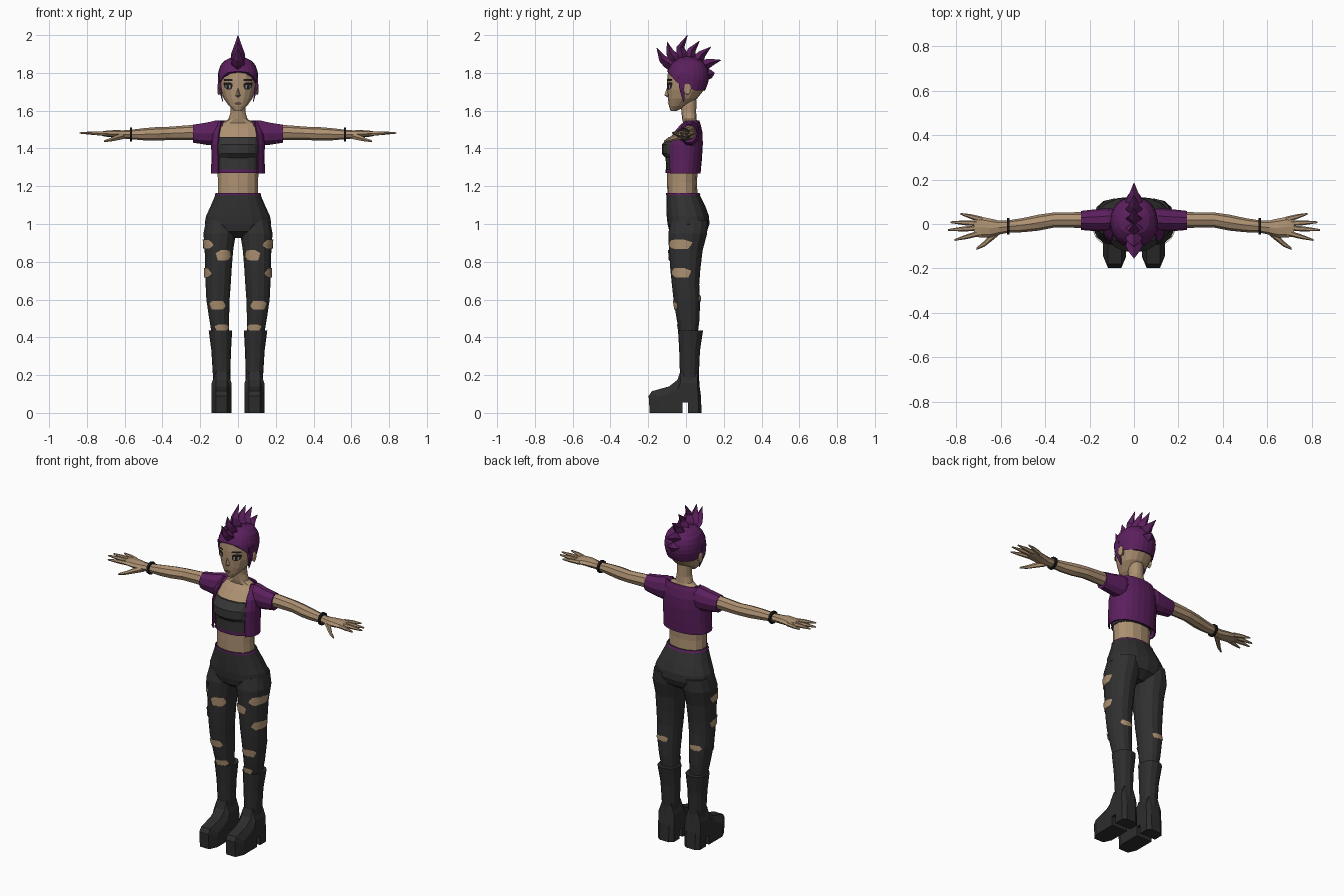
import bpy, bmesh, math
from mathutils import Vector


def colour(name, r, g, b):
    m = bpy.data.materials.new(name)
    m.diffuse_color = (r, g, b, 1)
    return m


SKIN = colour("skin", 0.42, 0.285, 0.17)
PURPLE = colour("purple", 0.105, 0.014, 0.11)
BLACK = colour("black_cloth", 0.03, 0.03, 0.031)
BOOT = colour("boot_leather", 0.026, 0.026, 0.027)
TOP = colour("charcoal", 0.037, 0.037, 0.038)
INK = colour("ink", 0.012, 0.010, 0.011)
EYE = colour("eye_grey", 0.30, 0.29, 0.28)
LIP = colour("lip", 0.16, 0.075, 0.06)


def make(name, verts, faces, mat, mirror=False, fix=True, thick=0):
    me = bpy.data.meshes.new(name)
    me.from_pydata([tuple(v) for v in verts], [], faces)
    if fix:
        bm = bmesh.new()
        bm.from_mesh(me)
        bmesh.ops.recalc_face_normals(bm, faces=bm.faces[:])
        bm.to_mesh(me)
        bm.free()
    me.materials.append(mat)
    ob = bpy.data.objects.new(name, me)
    bpy.context.collection.objects.link(ob)
    if thick:
        s = ob.modifiers.new("thickness", "SOLIDIFY")
        s.thickness = thick
    if mirror:
        ob.modifiers.new("mirror", "MIRROR").use_clip = False
    return ob


def bridge(name, rings, mat, **kw):
    """Join closed rings of points and cap both ends."""
    n = len(rings[0])
    verts = [p for r in rings for p in r]
    faces = [(i * n + j, i * n + (j + 1) % n, (i + 1) * n + (j + 1) % n, (i + 1) * n + j)
             for i in range(len(rings) - 1) for j in range(n)]
    faces += [tuple(range(n)), tuple(range(len(verts) - n, len(verts)))]
    return make(name, verts, faces, mat, **kw)


def power(v, e):
    return math.copysign(abs(v) ** e, v)


def pt(secs, z, deg, off=0, e=0.9):
    """Point on a body made of sections (z, centre x, front y, back y, half width); -90 is front."""
    z = min(max(z, secs[0][0]), secs[-1][0])
    for a, b in zip(secs, secs[1:]):
        if z <= b[0]:
            break
    f = (z - a[0]) / (b[0] - a[0])
    _, cx, y0, y1, rx = [p + (q - p) * f for p, q in zip(a, b)]
    t = math.radians(deg)
    return Vector((cx + (rx + off) * power(math.cos(t), e),
                   (y0 + y1) / 2 + ((y1 - y0) / 2 + off) * power(math.sin(t), e), z))


def body(name, secs, mat, n=14, **kw):
    return bridge(name, [[pt(secs, s[0], -90 + 360 * k / n) for k in range(n)] for s in secs], mat, **kw)


def sheet(name, secs, rows, mat, off=0.004, cols=8, **kw):
    """Curved plate over a body; rows are (z, start angle, end angle)."""
    verts = [pt(secs, z, a + (b - a) * k / cols, off) for z, a, b in rows for k in range(cols + 1)]
    w = cols + 1
    faces = [(i * w + k, i * w + k + 1, (i + 1) * w + k + 1, (i + 1) * w + k)
             for i in range(len(rows) - 1) for k in range(cols)]
    return make(name, verts, faces, mat, fix=False, **kw)


def limb(name, path, mat, n=8, **kw):
    """Tube along mostly-x path of (x, y, z, half y, half z)."""
    rings = [[(x, y + ry * math.cos(2 * math.pi * k / n), z + rz * math.sin(2 * math.pi * k / n))
              for k in range(n)] for x, y, z, ry, rz in path]
    return bridge(name, rings, mat, mirror=True, **kw)


# Torso and neck
torso = [(1.13, 0, -.098, .062, .11), (1.22, 0, -.10, .058, .108), (1.29, 0, -.10, .062, .112),
         (1.40, 0, -.10, .07, .12), (1.46, 0, -.082, .07, .12), (1.51, 0, -.04, .065, .11),
         (1.535, 0, -.015, .06, .09), (1.555, 0, -.02, .056, .052), (1.59, 0, -.024, .054, .041),
         (1.66, 0, -.03, .055, .04)]
body("torso", torso, SKIN)

# Cropped top with hem
crop = [(1.27, 0, -.104, .066, .116), (1.35, 0, -.108, .07, .12), (1.372, 0, -.128, .07, .122),
        (1.42, 0, -.128, .072, .123), (1.46, 0, -.092, .072, .122)]
body("crop_top", crop, TOP, n=16)
sheet("crop_top_hem", crop, [(1.27, -170, -10), (1.288, -170, -10)], PURPLE, cols=12)

# Open jacket, wrapped from one front edge round the back to the other
jacket = [(1.268, 0, -.108, .073, .139), (1.34, 0, -.112, .08, .137), (1.42, 0, -.112, .085, .138),
          (1.48, 0, -.09, .084, .134), (1.525, 0, -.045, .074, .118), (1.548, 0, -.02, .066, .10)]
sheet("jacket", jacket, [(1.268, -44, 224), (1.34, -43, 223), (1.42, -42, 222), (1.48, -44, 224),
                         (1.525, -42, 222), (1.548, -30, 210)], PURPLE, cols=18, thick=.008)
limb("sleeve", [(.075, .022, 1.488, .04, .055), (.115, .02, 1.482, .052, .07),
                (.165, .017, 1.478, .05, .062), (.238, .016, 1.478, .043, .05)], PURPLE, n=10)

# Arms, wristbands and hands
limb("arm", [(.18, .016, 1.484, .038, .042), (.26, .018, 1.484, .035, .039), (.36, .018, 1.48, .034, .035),
             (.43, .006, 1.477, .036, .036), (.50, -.005, 1.475, .032, .032), (.575, -.012, 1.474, .027, .024)], SKIN)
limb("wristband", [(.56, -.011, 1.474, .037, .036), (.573, -.011, 1.474, .037, .036)], INK, n=12)
limb("palm", [(.565, -.012, 1.474, .027, .024), (.61, -.016, 1.474, .032, .022), (.65, -.018, 1.477, .043, .02),
              (.69, -.014, 1.478, .047, .017), (.72, -.013, 1.478, .043, .012)], SKIN)
for name, a, b in [("little_finger", (.685, .02), (.782, .046)), ("ring_finger", (.70, .003), (.826, .008)),
                   ("middle_finger", (.70, -.018), (.838, -.027)), ("index_finger", (.69, -.04), (.808, -.072))]:
    m = [(p + q) / 2 for p, q in zip(a, b)]
    limb(name, [(*a, 1.478, .013, .013), (*m, 1.481, .011, .011), (*b, 1.482, .004, .004)], SKIN, n=6)
limb("thumb", [(.60, -.025, 1.468, .018, .02), (.645, -.062, 1.456, .018, .016), (.675, -.09, 1.446, .013, .011),
               (.71, -.112, 1.438, .005, .005)], SKIN, n=6)

# Trousers
hips = [(.925, 0, -.04, .06, .05), (.96, 0, -.088, .11, .13), (1.0, 0, -.098, .124, .176),
        (1.04, 0, -.102, .122, .17), (1.09, 0, -.104, .104, .147), (1.165, 0, -.104, .068, .115)]
body("trouser_hips", hips, BLACK, n=16)
sheet("waistband", hips, [(1.154, -90, 270), (1.166, -90, 270)], PURPLE, off=.003, cols=16)
leg = [(.40, .092, -.03, .06, .045), (.50, .10, -.05, .072, .054), (.60, .106, -.066, .074, .063),
       (.68, .105, -.075, .07, .068), (.76, .104, -.083, .076, .072), (.86, .101, -.09, .088, .077),
       (.95, .097, -.094, .112, .088), (1.02, .088, -.08, .115, .082)]
body("trouser_leg", leg, BLACK, mirror=True)

# Skin showing through the torn cloth: centre height, half height, middle angle, half span
for i, (z, h, mid, span) in enumerate([(.892, .025, -28, 44), (.835, .027, -112, 32), (.742, .024, -22, 42),
                                       (.57, .022, -85, 42), (.452, .016, -108, 46), (.605, .016, 85, 34)]):
    sheet("torn_patch_%d" % (i + 1), leg,
          [(z - h, mid - span * .55, mid + span * .75), (z - h * .2, mid - span, mid + span * .9),
           (z + h * .4, mid - span * .85, mid + span), (z + h, mid - span * .6, mid + span * .5)],
          SKIN, off=.005, mirror=True)

# Boots: shaft plus sliced foot with a heel notch
shaft = [(.08, .087, -.032, .076, .047), (.20, .087, -.032, .068, .046), (.33, .089, -.036, .074, .052),
         (.435, .093, -.042, .09, .062)]
body("boot_shaft", shaft, BOOT, n=12, mirror=True)
side = [(.083, 0), (.01, 0), (.01, .055), (-.018, .055), (-.018, 0), (-.192, 0), (-.198, .09), (-.18, .115),
        (-.09, .14), (-.045, .175), (-.03, .22), (.06, .22), (.078, .1)]
slices = []
for dx, toe, top, heel in [(-.052, -.145, .72, .065), (-.03, -.198, 1, .083), (.03, -.198, 1, .083), (.052, -.145, .72, .065)]:
    slices.append([(.087 + dx, min(max(y, toe), heel), z * top if z > .06 else z) for y, z in side])
bridge("boot_foot", slices, BOOT, mirror=True)

# Head, ears and nose
head = [(1.598, 0, -.082, -.05, .018), (1.625, 0, -.09, .0, .048), (1.665, 0, -.096, .06, .076),
        (1.71, 0, -.10, .096, .092), (1.76, 0, -.10, .113, .098), (1.80, 0, -.096, .114, .098),
        (1.84, 0, -.076, .098, .083), (1.87, 0, -.04, .068, .052), (1.882, 0, -.01, .03, .015)]
body("head", head, SKIN, n=16)
bridge("ear", [[(x, .008 + ry * math.cos(k * math.pi / 4), 1.715 + rz * math.sin(k * math.pi / 4))
                for k in range(8)] for x, ry, rz in [(.085, .012, .022), (.103, .02, .033), (.108, .012, .024)]],
       SKIN, mirror=True)
make("nose", [(0, -.096, 1.735), (-.014, -.094, 1.678), (.014, -.094, 1.678), (0, -.115, 1.682), (0, -.094, 1.668)],
     [(0, 1, 3), (0, 3, 2), (1, 4, 3), (3, 4, 2), (0, 2, 4, 1)], SKIN)

# Painted face plates
sheet("eye_shadow", head, [(1.712, -70, -54), (1.722, -74, -46), (1.742, -75, -42), (1.75, -68, -44)], INK, mirror=True)
sheet("eye_white", head, [(1.717, -69, -52), (1.736, -70, -50)], EYE, off=.006, mirror=True)
sheet("iris", head, [(1.716, -64, -56), (1.737, -64, -56)], INK, off=.008, cols=3, mirror=True)
sheet("eyebrow", head, [(1.758, -76, -46), (1.767, -75, -44)], INK, mirror=True)
sheet("lips", head, [(1.63, -99, -81), (1.637, -108, -72), (1.645, -98, -82)], LIP)

# Hair cap: hairline rises from nape to forehead
hairline = [(-90, 1.808), (-62, 1.803), (-40, 1.775), (-24, 1.745), (0, 1.728), (20, 1.708), (90, 1.705)]


def line(deg):
    d = 90 - abs(abs(deg) - 180) if abs(deg) > 270 else deg
    d = 180 - d if d > 90 else d
    for (a, za), (b, zb) in zip(hairline, hairline[1:]):
        if d <= b:
            return za + (zb - za) * (d - a) / (b - a)
    return hairline[-1][1]


N, R = 24, 7
cap = [[pt(head, line(-90 + 360 * k / N) + (1.882 - line(-90 + 360 * k / N)) * r / R,
           -90 + 360 * k / N, .008) + Vector((0, 0, .006 * r / R)) for k in range(N)] for r in range(R + 1)]
bridge("hair_cap", cap, PURPLE)
# Side locks in front of the ears
bridge("side_lock", [[(x + a, y + b, z) for a, b in ((-w / 2, -w), (w / 2, -w), (w / 2, w), (-w / 2, w))]
                     for x, y, z, w in [(.096, -.022, 1.78, .02), (.097, -.022, 1.72, .014),
                                        (.088, -.016, 1.68, .009), (.08, -.012, 1.645, .002)]], PURPLE, mirror=True)

# Mohawk: curved spikes fanned along the crown, as base, bend and tip in y, z
spikes = [((-.07, 1.835), (-.125, 1.875), (-.155, 1.932)), ((-.045, 1.855), (-.085, 1.91), (-.10, 1.965)),
          ((-.01, 1.86), (-.03, 1.935), (.008, 2.0)), ((.02, 1.86), (.03, 1.92), (.072, 1.97)),
          ((.05, 1.85), (.085, 1.90), (.132, 1.938)), ((.075, 1.83), (.13, 1.855), (.186, 1.868)),
          ((.095, 1.79), (.135, 1.795), (.152, 1.80))]
for i, s in enumerate(spikes):
    rings = []
    p = [Vector((0, *q)) for q in s]
    for c, d, w, h in [(p[0], p[1] - p[0], .03, .03), (p[0].lerp(p[1], .5), p[1] - p[0], .038, .03),
                       (p[1], p[2] - p[0], .024, .021), (p[2], p[2] - p[1], .001, .001)]:
        d = d.normalized()
        up = Vector((0, -d.z, d.y))
        rings.append([c + Vector((w, 0, 0)), c + up * h, c - Vector((w, 0, 0)), c - up * h])
    bridge("mohawk_spike_%d" % (i + 1), rings, PURPLE)
